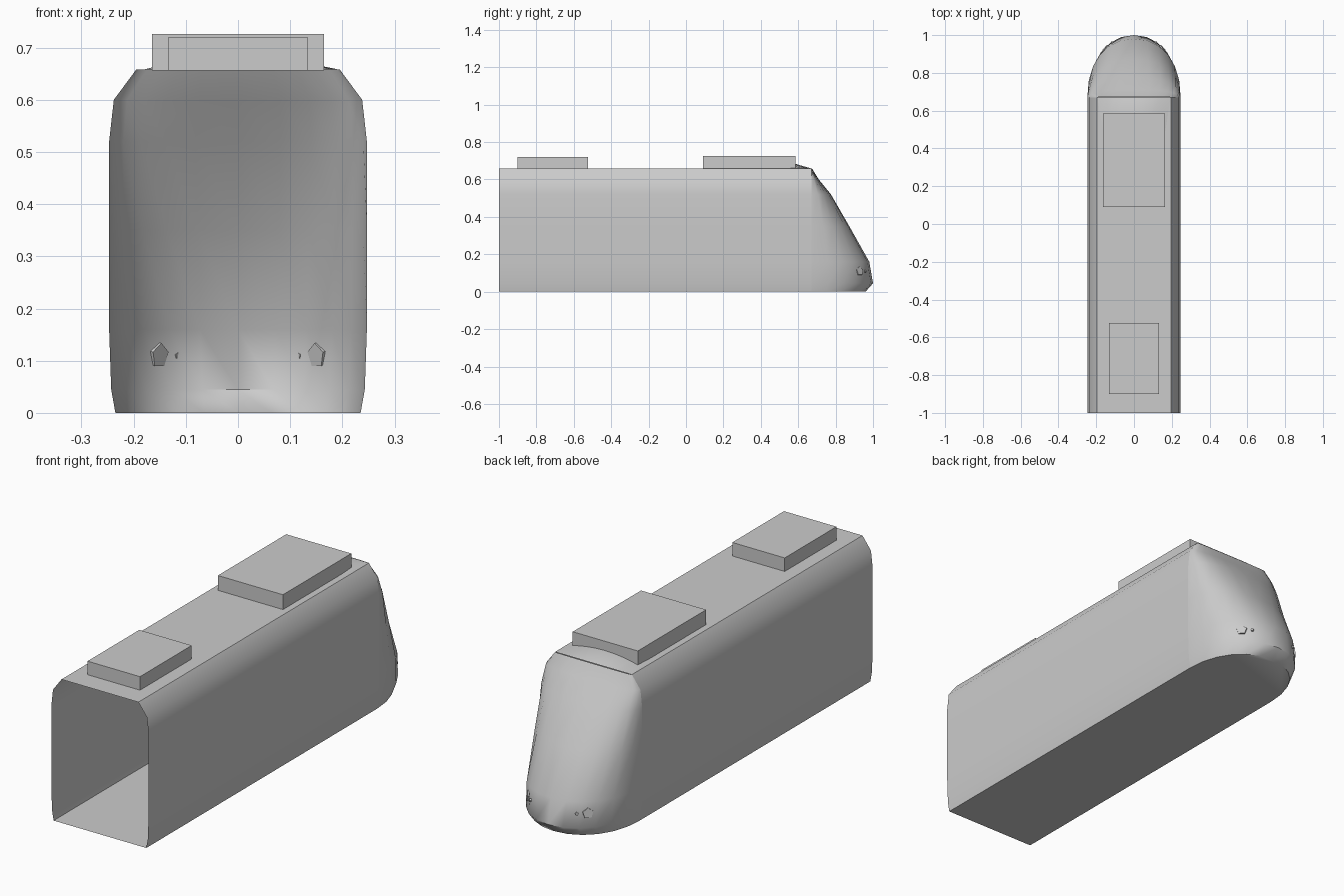
import bpy, bmesh, math
from mathutils import Vector

cube = bpy.data.objects.get("Cube")
if cube:
    bpy.data.objects.remove(cube, do_unlink=True)

# One plain grey for everything
grey = bpy.data.materials.new("plain grey")
grey.use_nodes = True
colour = (0.6, 0.6, 0.6, 1)
grey.diffuse_color = colour
grey.node_tree.nodes["Principled BSDF"].inputs["Base Color"].default_value = colour


def finish(name, bm, smooth=None):
    mesh = bpy.data.meshes.new(name)
    bm.to_mesh(mesh)
    bm.free()
    mesh.materials.append(grey)
    obj = bpy.data.objects.new(name, mesh)
    bpy.context.collection.objects.link(obj)
    if smooth:
        bpy.ops.object.select_all(action="DESELECT")
        obj.select_set(True)
        bpy.context.view_layer.objects.active = obj
        bpy.ops.object.shade_smooth_by_angle(angle=math.radians(smooth))
    return obj


def loft(bm, rows, closed=False):
    """Skin a list of equally long point rows with quads."""
    grid = [[bm.verts.new(p) for p in row] for row in rows]
    for a, b in zip(grid, grid[1:]):
        count = len(a)
        for i in range(count if closed else count - 1):
            j = (i + 1) % count
            bm.faces.new((a[i], a[j], b[j], b[i]))
    return grid


SEAM = 0.67
# Shared side profile: half width, height, nose tip y
profile = [(0.235, 0, 0.96), (0.243, 0.045, 1.0), (0.247, 0.16, 0.98),
           (0.247, 0.35, 0.873), (0.247, 0.52, 0.775),
           (0.238, 0.6, 0.71), (0.195, 0.658, SEAM + 0.004)]

# Carriage body: tube open at the front end
bm = bmesh.new()
ring = [(w, z) for w, z, tip in profile]
ring += [(-w, z) for w, z in reversed(ring)]
loft(bm, [[(x, y, z) for x, z in ring] for y in (SEAM, -1)], closed=True)
bmesh.ops.recalc_face_normals(bm, faces=bm.faces)
if sum(f.normal.dot(f.calc_center_median() - Vector((0, 0, 0.33))) for f in bm.faces) < 0:
    bmesh.ops.reverse_faces(bm, faces=bm.faces)
finish("carriage_body", bm, 40)

# Rounded sloping nose, squarer in plan towards the roof
bm = bmesh.new()
STEPS = 12
rows = []
for w, z, tip in profile:
    power = 0.95 - 0.25 * z
    row = []
    for i in range(STEPS + 1):
        t = math.pi * i / STEPS
        c, s = math.cos(t), max(math.sin(t), 0)
        x = math.copysign(abs(c) ** power, c) * w
        row.append((x, SEAM + (tip - SEAM) * s ** power, z))
    rows.append(row)
grid = loft(bm, rows)
bm.faces.new(list(reversed(grid[0])))
finish("nose", bm, 50)

# Low hump of the nose shell running back over the roof
bm = bmesh.new()
rows = []
for y, half, rise in ((0.38, 0.13, 0.0), (0.46, 0.16, 0.012),
                      (0.58, 0.18, 0.027), (SEAM, 0.193, 0.001)):
    rows.append([(half * k / 4, y, 0.658 + rise * (1 - (k / 4) ** 2))
                 for k in range(-4, 5)])
loft(bm, rows)
finish("roof_hump", bm, 40)

# Roof equipment boxes
for name, half, y0, y1, top in (("front_roof_box", 0.133, -0.9, -0.525, 0.72),
                                ("rear_roof_box", 0.165, 0.09, 0.585, 0.726)):
    bm = bmesh.new()
    bmesh.ops.create_cube(bm, size=1)
    for v in bm.verts:
        v.co = (v.co.x * 2 * half, (y0 + y1) / 2 + v.co.y * (y1 - y0),
                top if v.co.z > 0 else 0.656)
    finish(name, bm)

# Small five-sided lamps set almost flush in the nose
for side, label in ((1, "left"), (-1, "right")):
    for part, x, y, radius in (("lamp", 0.152, 0.928, 0.024),
                               ("marker", 0.118, 0.96, 0.007)):
        bm = bmesh.new()
        bmesh.ops.create_cone(bm, cap_ends=True, segments=5, radius1=radius,
                              radius2=radius, depth=0.009)
        obj = finish(f"{label}_{part}", bm)
        facing = Vector((side * 0.75, 0.64, 0.12))
        obj.rotation_euler = facing.to_track_quat("Z", "Y").to_euler()
        obj.location = (side * x, y, 0.11)
